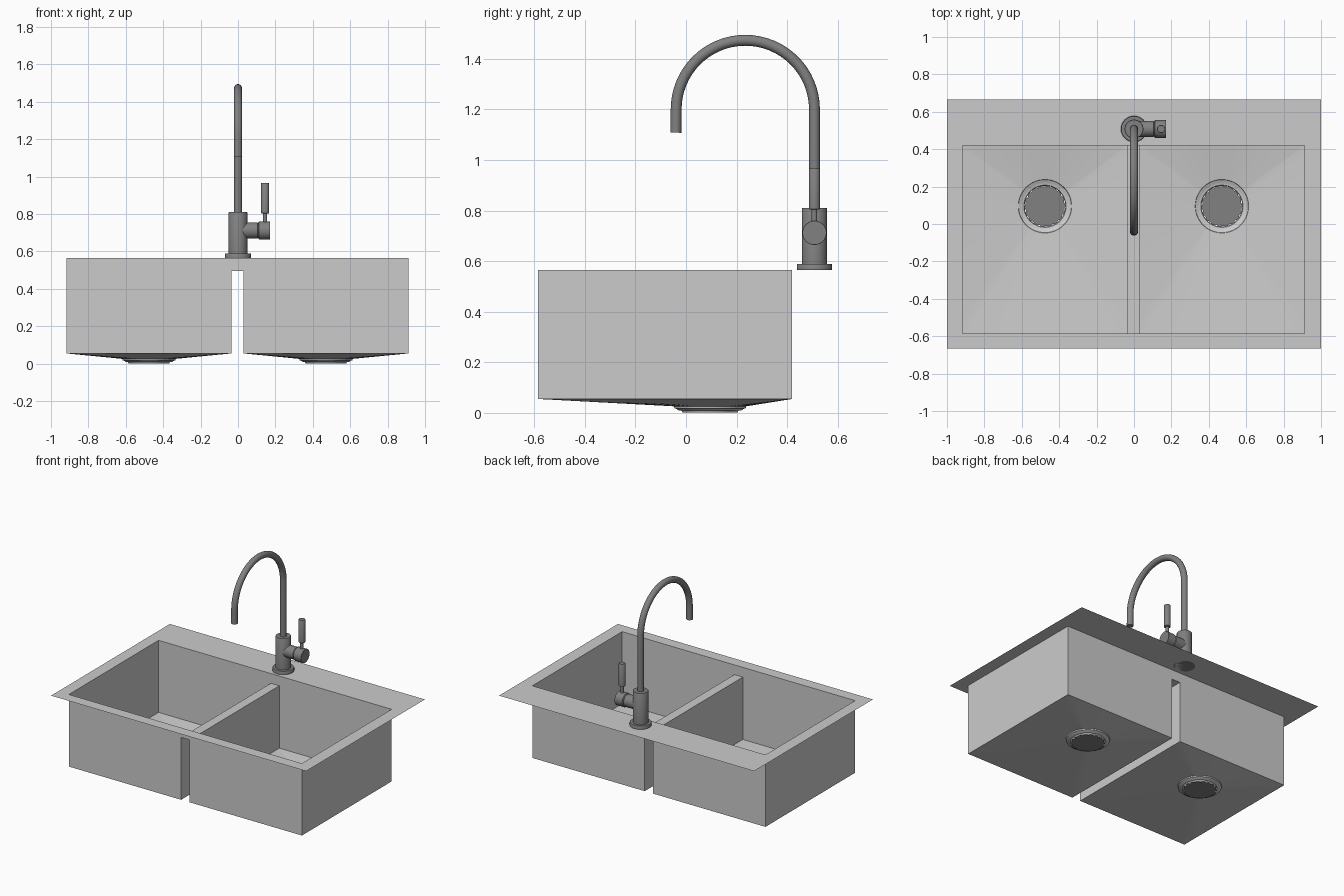
import bpy, bmesh, math
from math import sin, cos, pi, atan2
from mathutils import Vector

cube = bpy.data.objects.get("Cube")
if cube:
    bpy.data.objects.remove(cube, do_unlink=True)


def material(name, value):
    m = bpy.data.materials.new(name)
    m.use_nodes = True
    colour = (value, value, value, 1)
    m.diffuse_color = colour
    m.node_tree.nodes["Principled BSDF"].inputs["Base Color"].default_value = colour
    return m


STEEL = material("light steel", 0.60)
DARK = material("dark metal", 0.22)


def finish(name, bm, mat):
    me = bpy.data.meshes.new(name)
    bm.to_mesh(me)
    bm.free()
    me.materials.append(mat)
    ob = bpy.data.objects.new(name, me)
    bpy.context.collection.objects.link(ob)
    bpy.ops.object.select_all(action='DESELECT')
    ob.select_set(True)
    bpy.context.view_layer.objects.active = ob
    bpy.ops.object.shade_smooth_by_angle(angle=math.radians(35))
    return ob


def loft(bm, rings, cap_start=False, cap_end=False):
    """Bridge successive closed rings of points."""
    loops = [[bm.verts.new(p) for p in ring] for ring in rings]
    n = len(loops[0])
    for a, b in zip(loops, loops[1:]):
        for i in range(n):
            j = (i + 1) % n
            bm.faces.new((a[i], a[j], b[j], b[i]))
    if cap_start:
        bm.faces.new(loops[0][::-1])
    if cap_end:
        bm.faces.new(loops[-1])


def rect(x0, x1, y0, y1, z):
    return [(x0, y0, z), (x1, y0, z), (x1, y1, z), (x0, y1, z)]


def turned(name, origin, axis, profile, mat=DARK, sides=40):
    """Solid of revolution; profile is (radius, distance along axis)."""
    rot = Vector((0, 0, 1)).rotation_difference(Vector(axis))
    o = Vector(origin)
    angles = [2 * pi * i / sides for i in range(sides)]
    bm = bmesh.new()
    loft(bm, [[o + rot @ Vector((r * cos(a), r * sin(a), h)) for a in angles]
              for r, h in profile], True, True)
    return finish(name, bm, mat)


TOP, LEDGE, FLOOR = 0.566, 0.497, 0.055
MID, HALF_GAP, REACH = -0.003, 0.033, 0.914
FRONT, BACK = -0.585, 0.42
DRAIN_X, DRAIN_Y = 0.473, 0.095

# Rim and the shared upper wall around both bowls
bm = bmesh.new()
loft(bm, [rect(-1, 1, -0.665, 0.665, TOP),
          rect(MID - REACH, MID + REACH, FRONT, BACK, TOP),
          rect(MID - REACH, MID + REACH, FRONT, BACK, LEDGE)])
finish("rim", bm, STEEL)

# Lowered bridge between the bowls
bm = bmesh.new()
bm.faces.new([bm.verts.new(p) for p in
              rect(MID - HALF_GAP, MID + HALF_GAP, FRONT, BACK, LEDGE)])
finish("divider_top", bm, STEEL)


# Bowls: straight walls, floor falling to a stepped round drain
def bowl(name, x0, x1, cx):
    corners = [atan2(y - DRAIN_Y, x - cx) for x in (x0, x1) for y in (FRONT, BACK)]
    angles = sorted([-pi + 2 * pi * (i + 0.5) / 64 for i in range(64)] + corners)

    def box_ring(z):
        pts = []
        for a in angles:
            c, s = cos(a), sin(a)
            tx = ((x1 if c > 0 else x0) - cx) / c
            ty = ((BACK if s > 0 else FRONT) - DRAIN_Y) / s
            t = min(tx, ty)
            pts.append((cx + c * t, DRAIN_Y + s * t, z))
        return pts

    def circle(r, z):
        return [(cx + r * cos(a), DRAIN_Y + r * sin(a), z) for a in angles]

    steps = [(0.143, 0.026), (0.141, 0.018), (0.133, 0.016),
             (0.125, 0.010), (0.113, 0.009), (0.109, 0.001)]
    bm = bmesh.new()
    loft(bm, [box_ring(LEDGE), box_ring(FLOOR)] + [circle(r, z) for r, z in steps])
    finish(name, bm, STEEL)


for side, s in (("right", -1), ("left", 1)):
    xs = sorted((MID + s * HALF_GAP, MID + s * REACH))
    cx = MID + s * DRAIN_X
    bowl(side + "_bowl", xs[0], xs[1], cx)
    # Strainer with a notched edge
    bm = bmesh.new()
    teeth = 72
    ring = []
    for i in range(teeth):
        a = 2 * pi * i / teeth
        r = 0.112 if i % 4 < 2 else 0.105
        ring.append(bm.verts.new((cx + r * cos(a), DRAIN_Y + r * sin(a), 0)))
    bm.faces.new(ring)
    finish(side + "_strainer", bm, DARK)

# Tap body with base flange
TY = 0.508
turned("tap_base", (0, TY, TOP), (0, 0, 1), [(0.07, 0), (0.07, 0.02), (0.068, 0.023)])
turned("tap_body", (0, TY, TOP), (0, 0, 1), [(0.05, 0.02), (0.05, 0.242), (0.048, 0.245)])

# Swan-neck spout swept along a straight, an arc and a short straight
R, PIPE, SPRING = 0.2735, 0.0215, 1.2
path = [(TY, 0.8)]
path += [(TY - R + R * cos(pi * i / 32), SPRING + R * sin(pi * i / 32)) for i in range(33)]
path += [(-0.040, 1.108)]
bm = bmesh.new()
rings = []
for i, (y, z) in enumerate(path):
    p, q = path[max(i - 1, 0)], path[min(i + 1, len(path) - 1)]
    t = Vector((0, q[0] - p[0], q[1] - p[1])).normalized()
    n = t.cross(Vector((1, 0, 0)))
    rings.append([Vector((0, y, z)) + PIPE * (Vector((cos(a), 0, 0)) + n * sin(a))
                  for a in [2 * pi * k / 24 for k in range(24)]])
loft(bm, rings, True, True)
bmesh.ops.recalc_face_normals(bm, faces=bm.faces)
finish("spout", bm, DARK)

# Side valve and upright lever
HZ = 0.712
turned("valve_neck", (0, TY, HZ), (1, 0, 0), [(0.043, 0.02), (0.043, 0.104), (0.038, 0.108)])
turned("valve_knob", (0, TY, HZ), (1, 0, 0),
       [(0.038, 0.106), (0.048, 0.112), (0.048, 0.171), (0.047, 0.172)])
turned("lever_stem", (0.145, TY, HZ), (0, 0, 1), [(0.011, 0.03), (0.011, 0.1)], sides=20)
turned("lever_handle", (0.145, TY, HZ), (0, 0, 1),
       [(0.019, 0.092), (0.022, 0.095), (0.022, 0.251), (0.020, 0.254)], sides=24)
